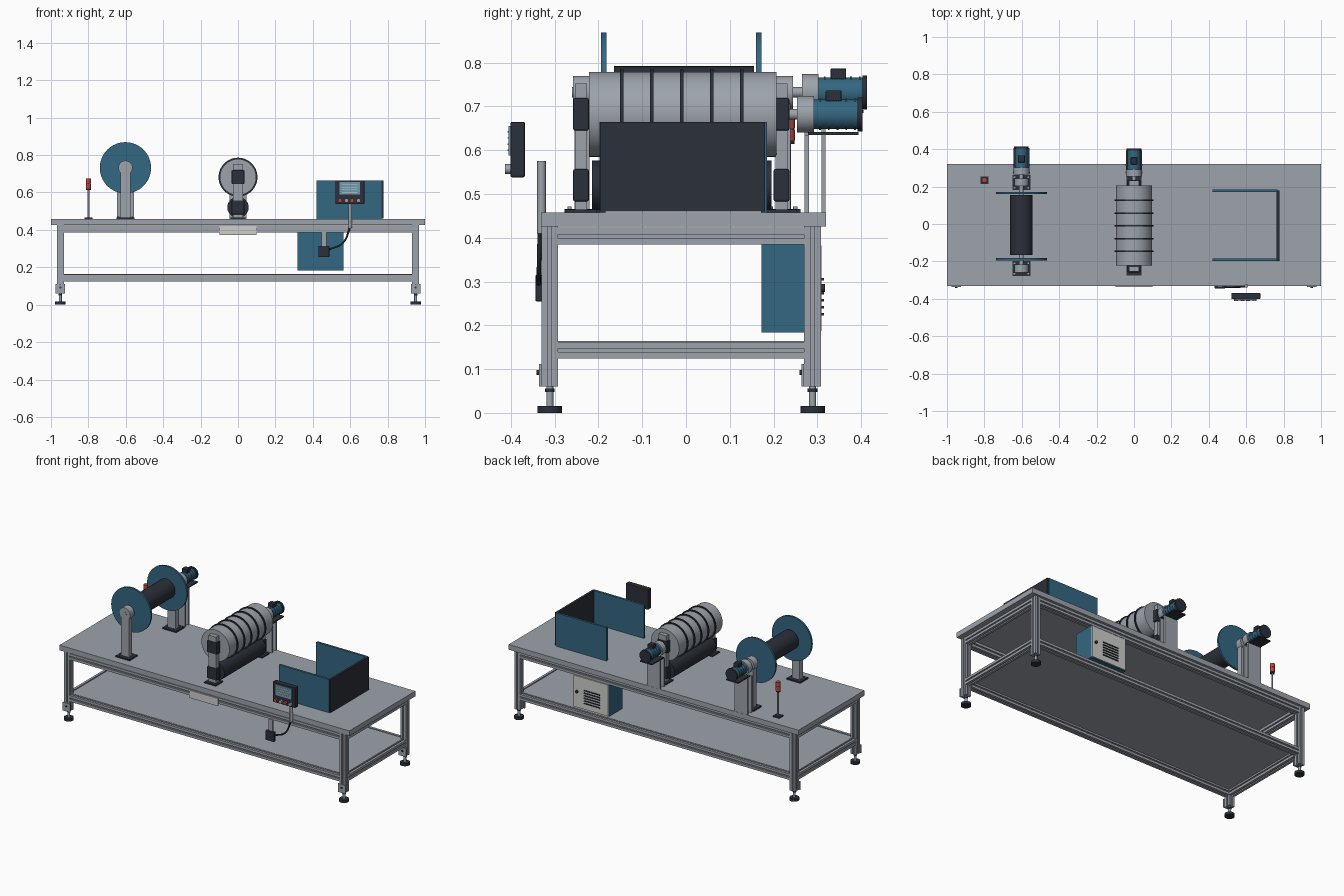
import bpy, bmesh
from math import radians
from mathutils import Vector, Matrix

cube = bpy.data.objects.get("Cube")
if cube:
    bpy.data.objects.remove(cube, do_unlink=True)


def material(name, *rgb):
    m = bpy.data.materials.new(name)
    m.use_nodes = True
    m.diffuse_color = (*rgb, 1)
    m.node_tree.nodes["Principled BSDF"].inputs["Base Color"].default_value = (*rgb, 1)
    return m


METAL = material("brushed metal", .34, .37, .41)
BLUE = material("petrol blue", .034, .135, .22)
DARK = material("dark slate", .024, .029, .041)
PALE = material("pale panel", .62, .63, .60)
RED = material("signal red", .55, .06, .05)
SCREEN = material("screen blue", .16, .32, .43)


def finish(name, bm, mat):
    bmesh.ops.recalc_face_normals(bm, faces=bm.faces)
    mesh = bpy.data.meshes.new(name)
    bm.to_mesh(mesh)
    bm.free()
    mesh.materials.append(mat)
    ob = bpy.data.objects.new(name, mesh)
    bpy.context.collection.objects.link(ob)
    return ob


def box(name, mat, x, y, z, bevel=0):
    """Box from (min, max) ranges on each axis."""
    bm = bmesh.new()
    bmesh.ops.create_cube(bm, size=1)
    for v in bm.verts:
        v.co = [r[0] + (c + .5) * (r[1] - r[0]) for r, c in zip((x, y, z), v.co)]
    if bevel:
        bmesh.ops.bevel(bm, geom=bm.edges[:], offset=bevel, segments=2, affect='EDGES', profile=.5)
    return finish(name, bm, mat)


def rod(name, mat, a, b, r, sides=40):
    """Cylinder between two points, smooth round the side."""
    a, b = Vector(a), Vector(b)
    d = b - a
    bm = bmesh.new()
    bmesh.ops.create_cone(bm, cap_ends=True, segments=sides, radius1=r, radius2=r, depth=d.length)
    for f in bm.faces:
        f.smooth = len(f.verts) == 4
    turn = d.to_track_quat('Z', 'Y').to_matrix().to_4x4()
    bmesh.ops.transform(bm, matrix=Matrix.Translation((a + b) / 2) @ turn, verts=bm.verts)
    return finish(name, bm, mat)


def beam(name, a, b, h=.019, s=.004, d=.007):
    """Square slotted extrusion between two points."""
    a, b = Vector(a), Vector(b)
    axis = b - a
    side = [(h, -h), (h, -s), (h - d, -s), (h - d, s), (h, s)]
    bm = bmesh.new()
    loop = []
    for k in range(4):
        turn = Matrix.Rotation(radians(90 * k), 2)
        loop += [bm.verts.new((*(turn @ Vector(p)), 0)) for p in side]
    face = bm.faces.new(loop)
    out = bmesh.ops.extrude_face_region(bm, geom=[face])["geom"]
    top = [v for v in out if isinstance(v, bmesh.types.BMVert)]
    bmesh.ops.translate(bm, vec=(0, 0, axis.length), verts=top)
    turn = axis.to_track_quat('Z', 'Y').to_matrix().to_4x4()
    bmesh.ops.transform(bm, matrix=Matrix.Translation(a) @ turn, verts=bm.verts)
    return finish(name, bm, METAL)


def around(c, h):
    return (c - h, c + h)


# Table frame
FRONT, BACK, LEGX = -.311, .289, .95
box("table_top", METAL, (-1, 1), (-.331, .32), (.426, .458))
box("lower_shelf", METAL, (-.945, .945), (-.305, .284), (.157, .164))
for z in (.143, .404):
    for y in (FRONT, BACK):
        beam("long_rail", (-LEGX + .019, y, z), (LEGX - .019, y, z))
    for x in (-LEGX, LEGX):
        beam("end_rail", (x, FRONT + .019, z), (x, BACK - .019, z))
for x in (-LEGX, LEGX):
    for y in (FRONT, BACK):
        beam("leg", (x, y, .06), (x, y, .426))
        rod("foot_pad", DARK, (x, y, 0), (x, y, .016), .028)
        rod("foot_stem", METAL, (x, y, .016), (x, y, .06), .008, 16)
        rod("foot_nut", DARK, (x, y, .048), (x, y, .056), .011, 6)
        box("foot_bracket", METAL, around(x, .026), (y - .025, y - .019), (.06, .112))
        rod("bracket_bolt", DARK, (x, y - .03, .092), (x, y - .025, .092), .006, 12)


def motor(label, x, z, y):
    """Gear motor on a twin plate stand, running back from y."""
    rod(label + "_gearbox", METAL, (x, y, z), (x, y + .038, z), .042)
    rod(label + "_motor", BLUE, (x, y + .038, z), (x, y + .142, z), .034)
    for k in range(5):
        rod(label + "_motor_fin", BLUE, (x, y + .05 + k * .02, z), (x, y + .054 + k * .02, z), .036)
    rod(label + "_fan_cap", DARK, (x, y + .138, z), (x, y + .149, z), .039)
    box(label + "_terminal_box", DARK, around(x, .018), around(y + .083, .018), (z + .03, z + .055), .003)
    box(label + "_motor_plate", DARK, around(x, .042), (y + .025, y + .14), (z - .047, z - .04))
    for py in (.276, .314):
        box(label + "_motor_stand", METAL, around(x, .045), around(py, .005), (.458, z - .047))


# Supply reel
RX, RZ = -.602, .732
rod("reel_shaft", METAL, (RX, -.26, RZ), (RX, .27, RZ), .012)
rod("reel_core", DARK, (RX, -.165, RZ), (RX, .155, RZ), .06, 48)
for y in (-.188, .166):
    rod("reel_flange", BLUE, (RX, y - .006, RZ), (RX, y + .006, RZ), .137, 64)
for y in (-.238, .222):
    box("reel_base_plate", DARK, around(RX, .048), around(y, .04), (.458, .466))
    box("reel_post", METAL, around(RX, .027), around(y, .017), (.466, RZ))
    rod("reel_bearing", METAL, (RX, y - .02, RZ), (RX, y + .022, RZ), .038)
    for dx in (-.037, .037):
        for dy in (-.028, .028):
            rod("base_bolt", METAL, (RX + dx, y + dy, .466), (RX + dx, y + dy, .471), .005, 6)
motor("reel", RX, RZ, .265)

# Grooved drum over a pressure roller
DZ, LZ = .682, .52
rod("drum", METAL, (0, -.222, DZ), (0, .207, DZ), .097, 64)
for k in range(5):
    y = -.147 + k * .0685
    rod("drum_ring", DARK, (0, y - .004, DZ), (0, y + .004, DZ), .104, 64)
rod("drum_shaft", METAL, (0, -.25, DZ), (0, .26, DZ), .012)
rod("pressure_roller", DARK, (0, -.215, LZ), (0, .195, LZ), .057, 48)
for y, s in ((-.24, -1), (.218, 1)):
    box("drum_base_plate", DARK, around(0, .04), around(y, .036), (.458, .465))
    box("drum_post", METAL, around(0, .026), around(y, .014), (.465, .752))
    for z in (DZ, LZ):
        box("bearing_block", DARK, around(0, .034), around(y, .018), around(z, .037), .004)
motor("drum", 0, DZ, .254)

# Guard at the outlet
box("guard_end", DARK, (.763, .777), (-.197, .18), (.46, .665))
for y in (-.191, .178):
    box("guard_side", BLUE, (.42, .768), around(y, .007), (.458, .665))

# Signal lamp
LX, LY = -.8, .235
box("lamp_base", DARK, around(LX, .022), around(LY, .02), (.458, .465))
rod("lamp_pole", METAL, (LX, LY, .465), (LX, LY, .62), .005, 16)
rod("lamp_collar", DARK, (LX, LY, .614), (LX, LY, .622), .013, 24)
for z in (.622, .65):
    rod("lamp_lens", RED, (LX, LY, z), (LX, LY, z + .025), .014, 24)
rod("lamp_seam", DARK, (LX, LY, .646), (LX, LY, .651), .012, 24)

# Control panel with its post
box("panel_case", DARK, (.52, .675), (-.401, .368 * -1), (.538, .665), .004)
box("panel_screen", SCREEN, (.543, .653), (-.406, -.4), (.588, .655))
for k in range(4):
    box("screen_line", PALE, (.555, .64), (-.408, -.405), around(.6 + k * .014, .0015))
for x, mat in ((.545, RED), (.58, METAL), (.61, RED), (.645, METAL)):
    rod("panel_button", mat, (x, -.413, .557), (x, -.4, .557), .011, 20)
rod("panel_post", METAL, (.6, -.33, .41), (.6, -.33, .575), .01, 20)

# Junction box and cable
box("junction_box", DARK, (.43, .488), (-.344, -.326), (.255, .315), .003)
box("junction_bracket", METAL, (.446, .474), (-.336, -.329), (.315, .388))
curve = bpy.data.curves.new("panel_cable", 'CURVE')
curve.dimensions = '3D'
curve.bevel_depth = .005
curve.bevel_resolution = 2
spline = curve.splines.new('BEZIER')
path = [(.487, -.336, .295), (.56, -.336, .33), (.602, -.334, .42)]
spline.bezier_points.add(len(path) - 1)
for point, co in zip(spline.bezier_points, path):
    point.co = co
    point.handle_left_type = point.handle_right_type = 'AUTO'
curve.materials.append(DARK)
bpy.context.collection.objects.link(bpy.data.objects.new("panel_cable", curve))

# Blank rating plate on the front rail
box("rating_plate", PALE, (-.1, .098), (-.336, -.33), (.372, .42))

# Electrical cabinet
box("cabinet_body", BLUE, (.317, .563), (.172, .304), (.184, .385))
box("cabinet_door", PALE, (.32, .56), (.304, .31), (.187, .382))
for k in range(6):
    box("cabinet_louver", DARK, (.375, .485), (.309, .315), around(.225 + k * .016, .003))
rod("cabinet_lock", DARK, (.535, .309, .285), (.535, .318, .285), .009, 16)
